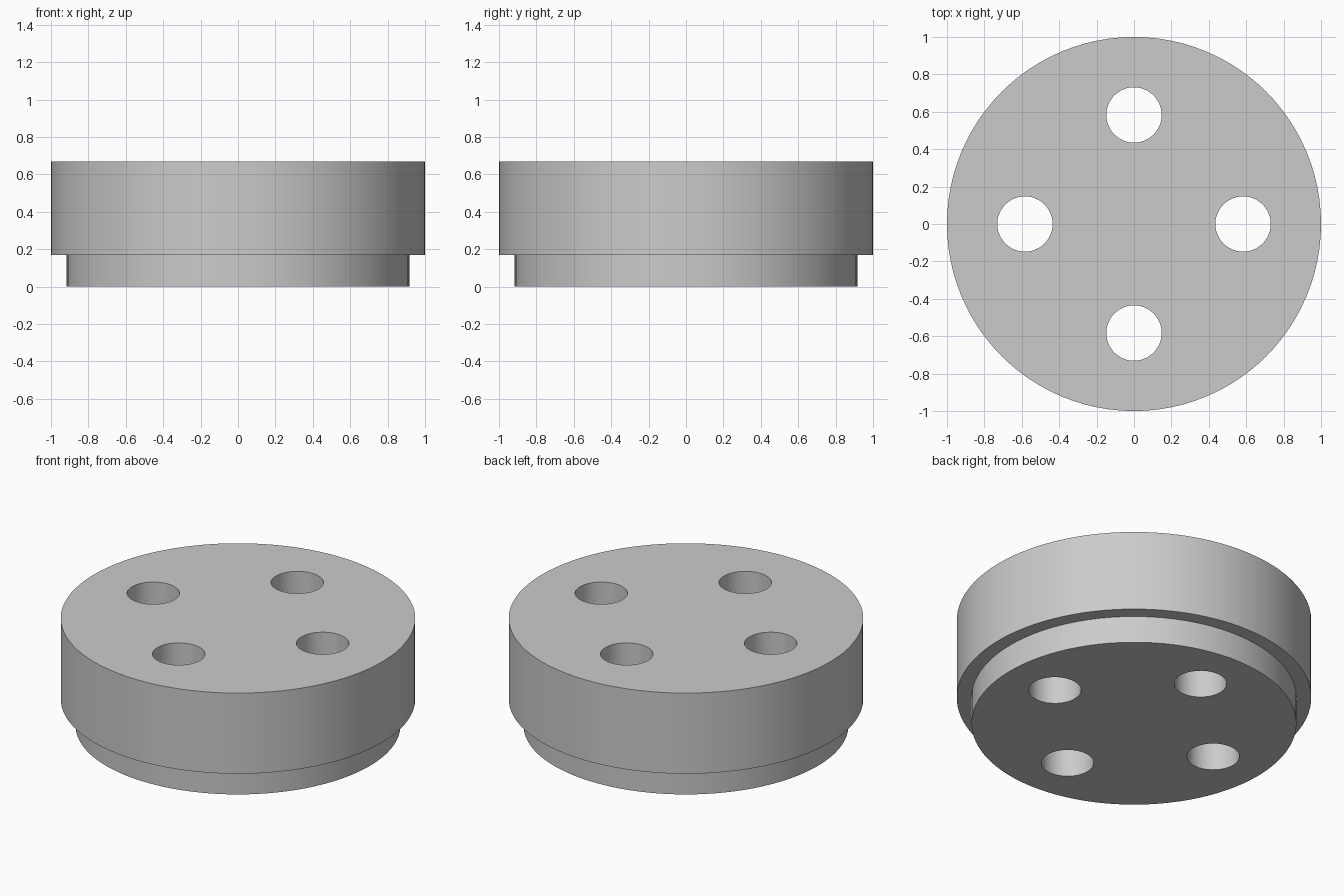
import bpy, bmesh, math
from mathutils import Matrix, Vector

cube = bpy.data.objects.get("Cube")
if cube:
    bpy.data.objects.remove(cube, do_unlink=True)

HEIGHT, STEP = 0.67, 0.168
RIM_RADIUS, SPIGOT_RADIUS = 1.0, 0.916
HOLE_RADIUS, HOLE_CIRCLE = 0.148, 0.583

grey = bpy.data.materials.new("plain grey")
grey.use_nodes = True
colour = (0.6, 0.6, 0.6, 1)
grey.diffuse_color = colour
grey.node_tree.nodes["Principled BSDF"].inputs["Base Color"].default_value = colour


def make_object(name, bm):
    bmesh.ops.recalc_face_normals(bm, faces=bm.faces[:])
    mesh = bpy.data.meshes.new(name)
    bm.to_mesh(mesh)
    bm.free()
    mesh.materials.append(grey)
    obj = bpy.data.objects.new(name, mesh)
    bpy.context.collection.objects.link(obj)
    return obj


# Stepped disc: a round spigot with a wider rim above it
bm = bmesh.new()
bottom = bmesh.ops.create_circle(bm, cap_ends=True, segments=96, radius=SPIGOT_RADIUS)
face = bm.faces[:][0]


def extrude(face, height):
    result = bmesh.ops.extrude_face_region(bm, geom=[face], use_keep_orig=True)["geom"]
    verts = [g for g in result if isinstance(g, bmesh.types.BMVert)]
    bmesh.ops.translate(bm, verts=verts, vec=(0, 0, height))
    return next(g for g in result if isinstance(g, bmesh.types.BMFace)), verts


top, verts = extrude(face, STEP)
# Widen with a flat shoulder, then rise to the top face
shoulder, verts = extrude(top, 0)
bm.faces.remove(top)
bmesh.ops.scale(bm, verts=verts, vec=(RIM_RADIUS / SPIGOT_RADIUS,) * 2 + (1,))
cap, verts = extrude(shoulder, HEIGHT - STEP)
bm.faces.remove(shoulder)
disc = make_object("stepped_disc", bm)

# Four through holes on a circle
bm = bmesh.new()
for i in range(4):
    angle = i * math.pi / 2
    centre = Vector((math.cos(angle), math.sin(angle), 0)) * HOLE_CIRCLE
    centre.z = HEIGHT / 2
    bmesh.ops.create_cone(bm, cap_ends=True, segments=48, radius1=HOLE_RADIUS,
                          radius2=HOLE_RADIUS, depth=HEIGHT * 2,
                          matrix=Matrix.Translation(centre))
cutter = make_object("hole_cutter", bm)
cutter.hide_render = True

cut = disc.modifiers.new("holes", "BOOLEAN")
cut.operation = "DIFFERENCE"
cut.solver = "EXACT"
cut.object = cutter

# Bake the cut, drop the cutter, shade the round walls smooth
for obj in bpy.context.selected_objects:
    obj.select_set(False)
bpy.context.view_layer.objects.active = disc
disc.select_set(True)
bpy.ops.object.modifier_apply(modifier=cut.name)
bpy.data.objects.remove(cutter, do_unlink=True)
bpy.ops.object.shade_smooth_by_angle(angle=math.radians(30))
